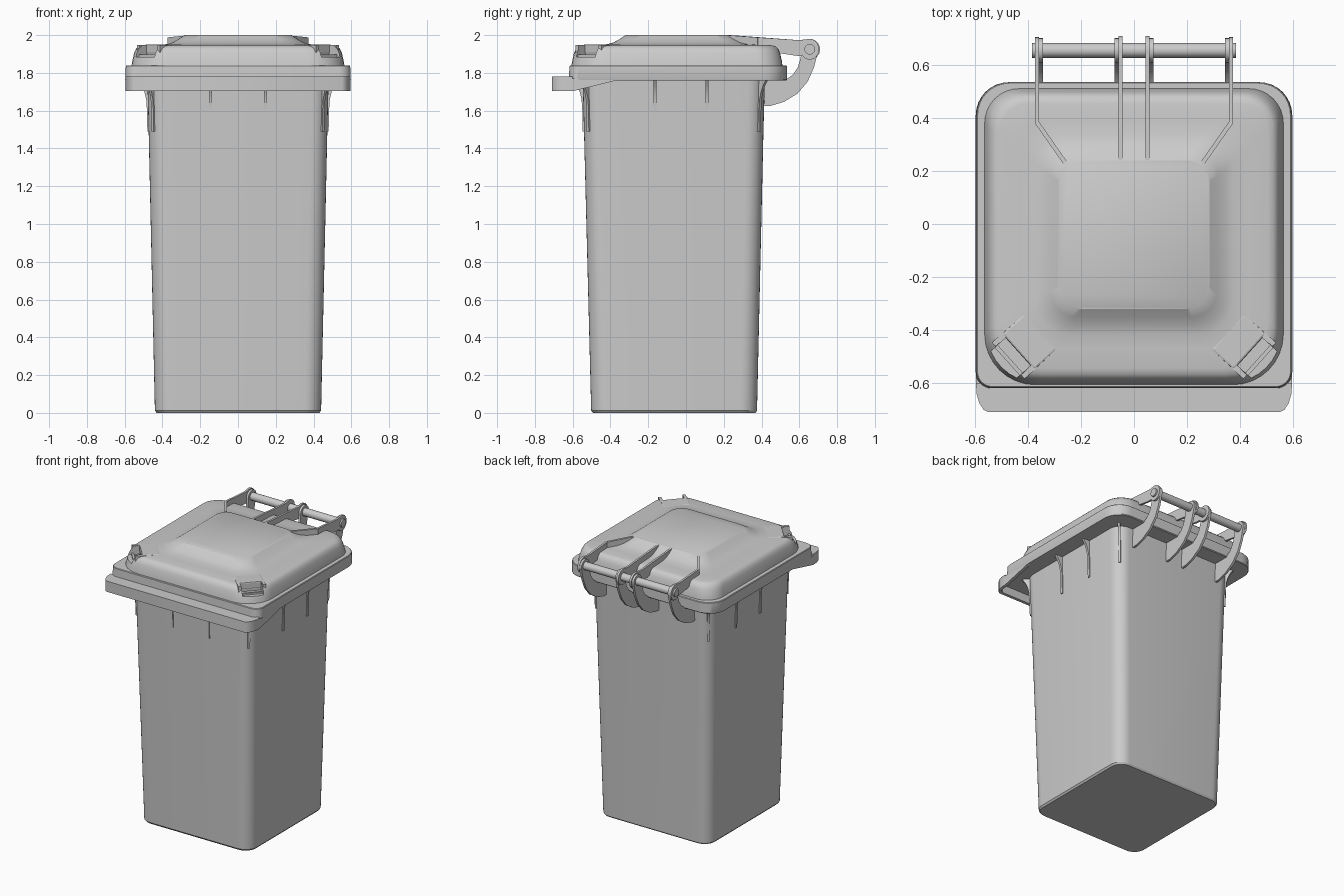
import bpy, bmesh
from math import sin, cos, radians, pi
from mathutils import Vector

if "Cube" in bpy.data.objects:
    bpy.data.objects.remove(bpy.data.objects["Cube"])


def make(name, verts, faces, smooth=True):
    me = bpy.data.meshes.new(name)
    me.from_pydata(verts, [], faces)
    bm = bmesh.new()
    bm.from_mesh(me)
    bmesh.ops.recalc_face_normals(bm, faces=bm.faces)
    bm.to_mesh(me)
    bm.free()
    ob = bpy.data.objects.new(name, me)
    bpy.context.collection.objects.link(ob)
    if smooth:
        smooth_obj(ob)
    return ob


def smooth_obj(ob):
    bpy.ops.object.select_all(action='DESELECT')
    ob.select_set(True)
    bpy.context.view_layer.objects.active = ob
    bpy.ops.object.shade_smooth_by_angle(angle=radians(32))


def rounded(hx, y0, y1, rf, rb, z, n=8):
    """Rounded rectangle with separate front and back corner radii."""
    pts = []
    for cx, cy, r, a in ((hx - rf, y0 + rf, rf, -90), (hx - rb, y1 - rb, rb, 0),
                         (-hx + rb, y1 - rb, rb, 90), (-hx + rf, y0 + rf, rf, 180)):
        for i in range(n + 1):
            t = radians(a + 90 * i / n)
            pts.append((cx + r * cos(t), cy + r * sin(t), z))
    return pts


def loft(name, rings):
    n = len(rings[0])
    verts = [p for ring in rings for p in ring]
    faces = [tuple(range(n)), tuple(range(len(verts) - n, len(verts)))]
    for k in range(len(rings) - 1):
        for i in range(n):
            j = (i + 1) % n
            faces.append((k * n + i, k * n + j, (k + 1) * n + j, (k + 1) * n + i))
    return make(name, verts, faces)


def plate(name, prof, origin, angle, thick):
    """Upright plate: (s, z) profile along a plan direction, centred thickness."""
    d = Vector((cos(radians(angle)), sin(radians(angle)), 0))
    side = Vector((-d.y, d.x, 0)) * thick / 2
    o = Vector((origin[0], origin[1], 0))
    n = len(prof)
    verts = [o + d * s + Vector((0, 0, z)) + side * k for k in (-1, 1) for s, z in prof]
    faces = [tuple(range(n)), tuple(range(n, 2 * n))]
    faces += [(i, (i + 1) % n, n + (i + 1) % n, n + i) for i in range(n)]
    return make(name, verts, faces)


def arc(cy, cz, r, a0, a1, n=12):
    return [(cy + r * cos(radians(a0 + (a1 - a0) * i / n)),
             cz + r * sin(radians(a0 + (a1 - a0) * i / n))) for i in range(n + 1)]


# Tapered body
loft("bin_body", [rounded(.43, -.493, .368, .08, .08, 0),
                  rounded(.44, -.502, .376, .09, .09, .012),
                  rounded(.473, -.54, .41, .09, .09, 1.49),
                  rounded(.48, -.547, .418, .09, .09, 1.77)])

# Lid rim
loft("lid_rim", [rounded(.595, -.615, .53, .06, .12, 1.76),
                 rounded(.597, -.62, .535, .06, .125, 1.765),
                 rounded(.594, -.617, .535, .06, .125, 1.836),
                 rounded(.590, -.613, .531, .056, .12, 1.84)])

# Domed lid with raised square panel
lid = loft("lid", [rounded(hx, y0, y1, rf, rb, z) for hx, y0, y1, rf, rb, z in (
    (.565, -.608, .512, .19, .13, 1.83),
    (.560, -.603, .508, .19, .13, 1.86),
    (.550, -.593, .498, .19, .13, 1.905),
    (.540, -.582, .488, .19, .13, 1.928),
    (.526, -.566, .474, .18, .12, 1.941),
    (.505, -.545, .455, .18, .11, 1.946),
    (.430, -.470, .390, .16, .10, 1.948),
    (.375, -.415, .335, .13, .10, 1.952),
    (.345, -.382, .303, .12, .10, 1.962),
    (.315, -.351, .271, .10, .09, 1.979),
    (.284, -.320, .240, .09, .08, 2.0))])


# Corner grips: flat tiles with a recessed slot
def box(name, c, ang, u0, u1, v0, v1, z0, z1):
    d = Vector((cos(radians(ang)), sin(radians(ang)), 0))
    t = Vector((-d.y, d.x, 0))
    o = Vector((c[0], c[1], 0))
    ring = [o + d * u + t * v for u, v in ((u0, v0), (u1, v0), (u1, v1), (u0, v1))]
    verts = [p + Vector((0, 0, z)) for z in (z0, z1) for p in ring]
    return make(name, verts, [(0, 1, 2, 3), (4, 5, 6, 7), (0, 1, 5, 4),
                              (1, 2, 6, 5), (2, 3, 7, 6), (3, 0, 4, 7)], False)


for s, ang in ((1, -42), (-1, 222)):
    c = (s * .415, -.462)
    cutter = box("slot_cutter", c, ang, .028, .3, -.07, .07, 1.885, 2.1)
    cutter.hide_render = True
    mod = lid.modifiers.new("slot", 'BOOLEAN')
    mod.object = cutter
    mod.operation = 'DIFFERENCE'
    mod.solver = 'EXACT'
    smooth_obj(lid)
    bpy.ops.object.modifier_apply(modifier=lid.modifiers[0].name
                                  if len(lid.modifiers) == 1 else "slot")
    bpy.data.objects.remove(cutter)
    tile = box("grip_tile", c, ang, -.085, .03, -.092, .092, 1.90, 1.95)
    bv = tile.modifiers.new("round", 'BEVEL')
    bv.width = .008
    bv.segments = 2
    for k in (-1, 1):
        v = sorted((k * .072, k * .092))
        box("grip_cheek", c, ang, .02, .08, v[0], v[1], 1.86, 1.948)
    box("grip_lip", c, ang, .07, .085, -.085, .085, 1.86, 1.897)
smooth_obj(lid)

# Front lip: hollow skirt below the rim, sloping up at the sides
half = [(.596, -.36), (.596, -.60), (.594, -.64), (.584, -.675), (.568, -.70), (.55, -.71)]
path = half + [(-x, y) for x, y in reversed(half)]
th = .022
verts, faces = [], []
for x, y in path:
    zb = 1.703 if y <= -.60 else 1.703 + .059 * (y + .60) / .24
    xi, yi = x * (1 - th / .596), max(y, -.71 + th)
    zt = 1.78 if y < -.6 else 1.77
    verts += [(x, y, zb), (x, y, zt), (xi, yi, zt - .001), (xi, yi, zb)]
n = len(path)
for i in range(n - 1):
    for k in range(4):
        a, b = 4 * i + k, 4 * i + (k + 1) % 4
        faces.append((a, b, b + 4, a + 4))
faces += [(0, 1, 2, 3), tuple(4 * (n - 1) + k for k in range(4))]
make("front_lip_skirt", verts, faces)
top = half[1:] + [(-x, y) for x, y in reversed(half[1:])]
loft("front_lip_top", [[(x, y, z) for x, y in top] for z in (1.762, 1.78)])

# Stiffening ribs under the rim
rib = [(-.03, 1.49), (.006, 1.49), (.008, 1.60), (.012, 1.66), (.022, 1.70),
       (.036, 1.73), (.058, 1.762), (-.03, 1.762)]
for s in (1, -1):
    side = 0 if s > 0 else 180
    plate("front_rib", rib, (s * .145, -.541), -90, .016)
    for y in (-.165, .11):
        plate("side_rib", rib, (s * .474, y), side, .016)
    plate("front_corner_rib", rib, (s * .448, -.516), -45 if s > 0 else 225, .016)
    plate("rear_corner_rib", rib, (s * .448, .387), 45 if s > 0 else 135, .016)

# Hinge arms on the lid, brackets on the body
HY, HZ = .655, 1.925
tail = [(.60, 1.973)] + arc(HY, HZ, .055, 95, -140) + [(.59, 1.89), (.49, 1.905), (.46, 1.925)]
inner_arm = [(.20, 1.93), (.20, 1.998), (.25, 1.999)] + tail
outer_arm = [(.38, 1.93), (.38, 1.988)] + [(HY + (y - HY) * .9, z) if y > .6 else (y, z) for y, z in tail]
bend = [(0, 1.93), (0, 1.988), (.185, 1.999), (.185, 1.93)]
bracket = [(.39, 1.765), (.39, 1.625), (.45, 1.626), (.52, 1.647), (.59, 1.69), (.645, 1.755),
           (.678, 1.83)] + arc(HY, HZ, .046, -20, 190) + [(.607, 1.88), (.592, 1.83),
                                                       (.565, 1.79), (.53, 1.765)]
for s in (1, -1):
    plate("lid_inner_arm", inner_arm, (s * .051, 0), 90, .015)
    plate("lid_outer_arm", outer_arm, (s * .366, 0), 90, .015)
    plate("lid_outer_arm_bend", bend, (s * .366, .383), -125 if s > 0 else -55, .016)
    for x in (.066, .352):
        plate("hinge_bracket", bracket, (s * x, 0), 90, .016)

# Hinge pin
bpy.ops.mesh.primitive_cylinder_add(vertices=24, radius=.028, depth=.77,
                                    location=(0, HY, HZ), rotation=(0, pi / 2, 0))
pin = bpy.context.object
pin.name = "hinge_pin"
smooth_obj(pin)
